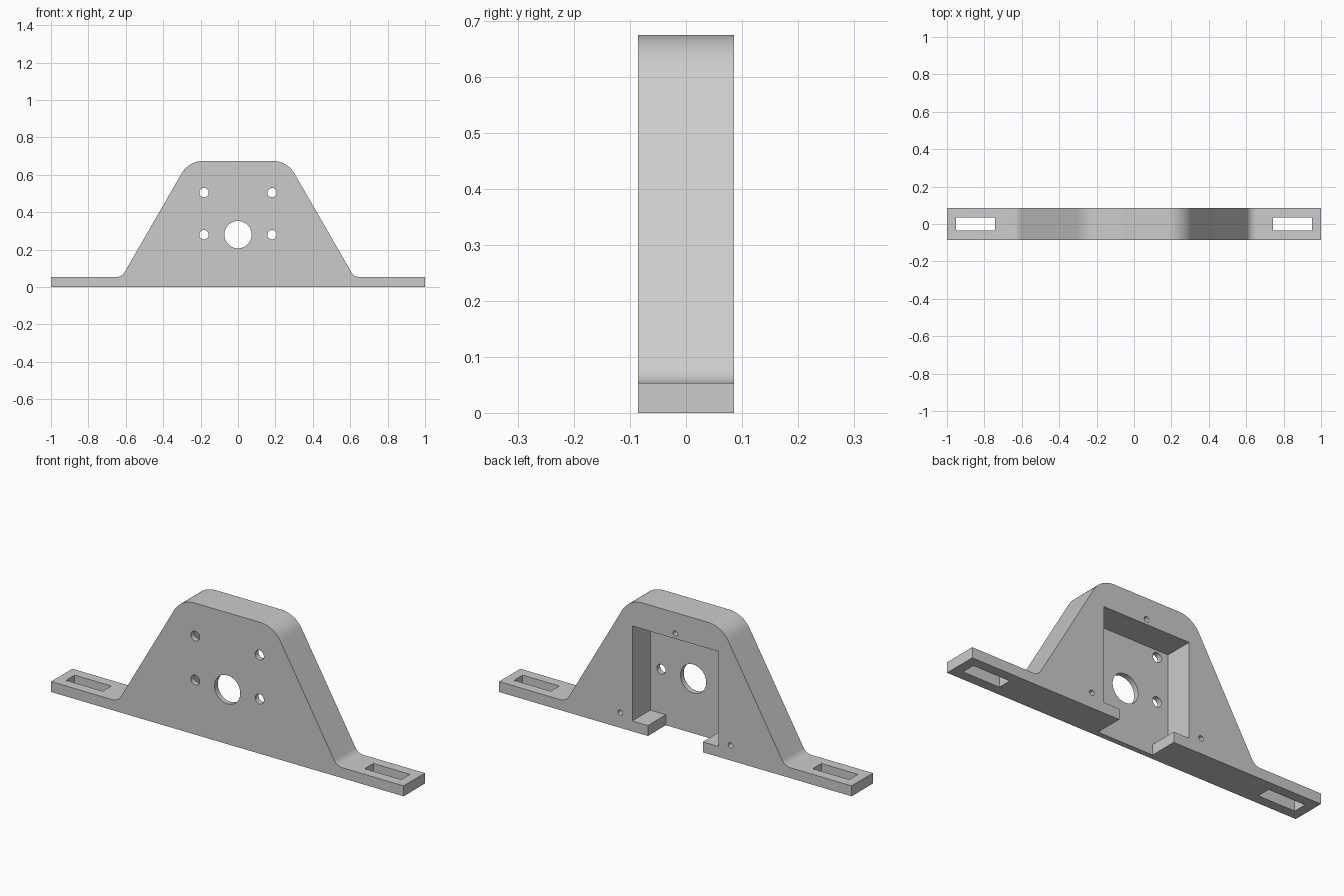
import bpy
import bmesh
from math import cos, sin, tan, pi
from mathutils import Vector, Matrix

if "Cube" in bpy.data.objects:
    bpy.data.objects.remove(bpy.data.objects["Cube"], do_unlink=True)

HALF_DEPTH = 0.086
FLANGE = 0.0535
HEIGHT = 0.674
POCKET_FLOOR = -0.059

grey = bpy.data.materials.new("light grey")
grey.use_nodes = True
grey.diffuse_color = (0.6, 0.6, 0.6, 1)
grey.node_tree.nodes["Principled BSDF"].inputs["Base Color"].default_value = (0.6, 0.6, 0.6, 1)


def new_object(name, bm):
    bmesh.ops.recalc_face_normals(bm, faces=bm.faces)
    mesh = bpy.data.meshes.new(name)
    bm.to_mesh(mesh)
    bm.free()
    mesh.materials.append(grey)
    obj = bpy.data.objects.new(name, mesh)
    bpy.context.collection.objects.link(obj)
    return obj


def fillet(prev, corner, nxt, radius, steps=12):
    """Points of an arc that rounds the corner of a profile."""
    p, c, n = Vector(prev), Vector(corner), Vector(nxt)
    a, b = (p - c).normalized(), (n - c).normalized()
    half = a.angle(b) / 2
    centre = c + (a + b).normalized() * radius / sin(half)
    start = c + a * radius / tan(half) - centre
    side = (start.orthogonal()).normalized() * radius
    if side.dot(b) < 0:
        side = -side
    sweep = pi - 2 * half
    return [centre + start * cos(sweep * i / steps) + side * sin(sweep * i / steps)
            for i in range(steps + 1)]


def box(name, low, high):
    bm = bmesh.new()
    low, high = Vector(low), Vector(high)
    bmesh.ops.create_cube(bm, size=1, matrix=Matrix.Translation((low + high) / 2)
                          @ Matrix.Diagonal((high - low).to_4d()))
    return new_object(name, bm)


def hole(name, x, z, radius, y0, y1, sides=32):
    bm = bmesh.new()
    bmesh.ops.create_cone(bm, cap_ends=True, segments=sides, radius1=radius, radius2=radius,
                          depth=y1 - y0, matrix=Matrix.Translation((x, (y0 + y1) / 2, z))
                          @ Matrix.Rotation(pi / 2, 4, "X"))
    return new_object(name, bm)


# Bracket body: right half of the outline, mirrored and extruded
end, foot, shoulder, top = (1, FLANGE), (0.621, FLANGE), (0.263, HEIGHT), (0, HEIGHT)
half = [Vector((1, 0)), Vector(end)]
half += fillet(end, foot, shoulder, 0.0535)
half += fillet(foot, shoulder, top, 0.134, 16)
outline = half + [Vector((-p.x, p.y)) for p in reversed(half)]
bm = bmesh.new()
face = bm.faces.new([bm.verts.new((p.x, -HALF_DEPTH, p.y)) for p in outline])
sweep = bmesh.ops.extrude_face_region(bm, geom=[face])
bmesh.ops.translate(bm, vec=(0, 2 * HALF_DEPTH, 0),
                    verts=[v for v in sweep["geom"] if isinstance(v, bmesh.types.BMVert)])
bracket = new_object("motor_bracket", bm)

# Rear pocket and the gap in its bottom lip
cutters = [
    box("pocket_cutter", (-0.244, POCKET_FLOOR, FLANGE), (0.244, 0.2, 0.54)),
    box("lip_gap_cutter", (-0.156, POCKET_FLOOR, -0.1), (0.156, 0.2, 0.1)),
    hole("shaft_hole_cutter", 0, 0.28, 0.073, -0.2, 0, 64),
    hole("top_screw_cutter", 0, 0.567, 0.0135, -0.01, 0.2),
]
# Mounting slots, front holes and blind rear screw holes on both sides
for s in (-1, 1):
    cutters.append(box("slot_cutter", (s * 0.847 - 0.104, -0.035, -0.1),
                       (s * 0.847 + 0.104, 0.035, 0.2)))
    for z in (0.28, 0.505):
        cutters.append(hole("mount_hole_cutter", s * 0.182, z, 0.025, -0.2, 0))
    cutters.append(hole("rear_screw_cutter", s * 0.313, 0.078, 0.0135, -0.01, 0.2))

bpy.ops.object.select_all(action="DESELECT")
bpy.context.view_layer.objects.active = bracket
bracket.select_set(True)
for cutter in cutters:
    cutter.hide_render = True
    mod = bracket.modifiers.new("cut", "BOOLEAN")
    mod.operation = "DIFFERENCE"
    mod.solver = "EXACT"
    mod.object = cutter
    bpy.ops.object.modifier_apply(modifier=mod.name)
    bpy.data.objects.remove(cutter, do_unlink=True)

bpy.ops.object.shade_smooth_by_angle(angle=pi / 6)
